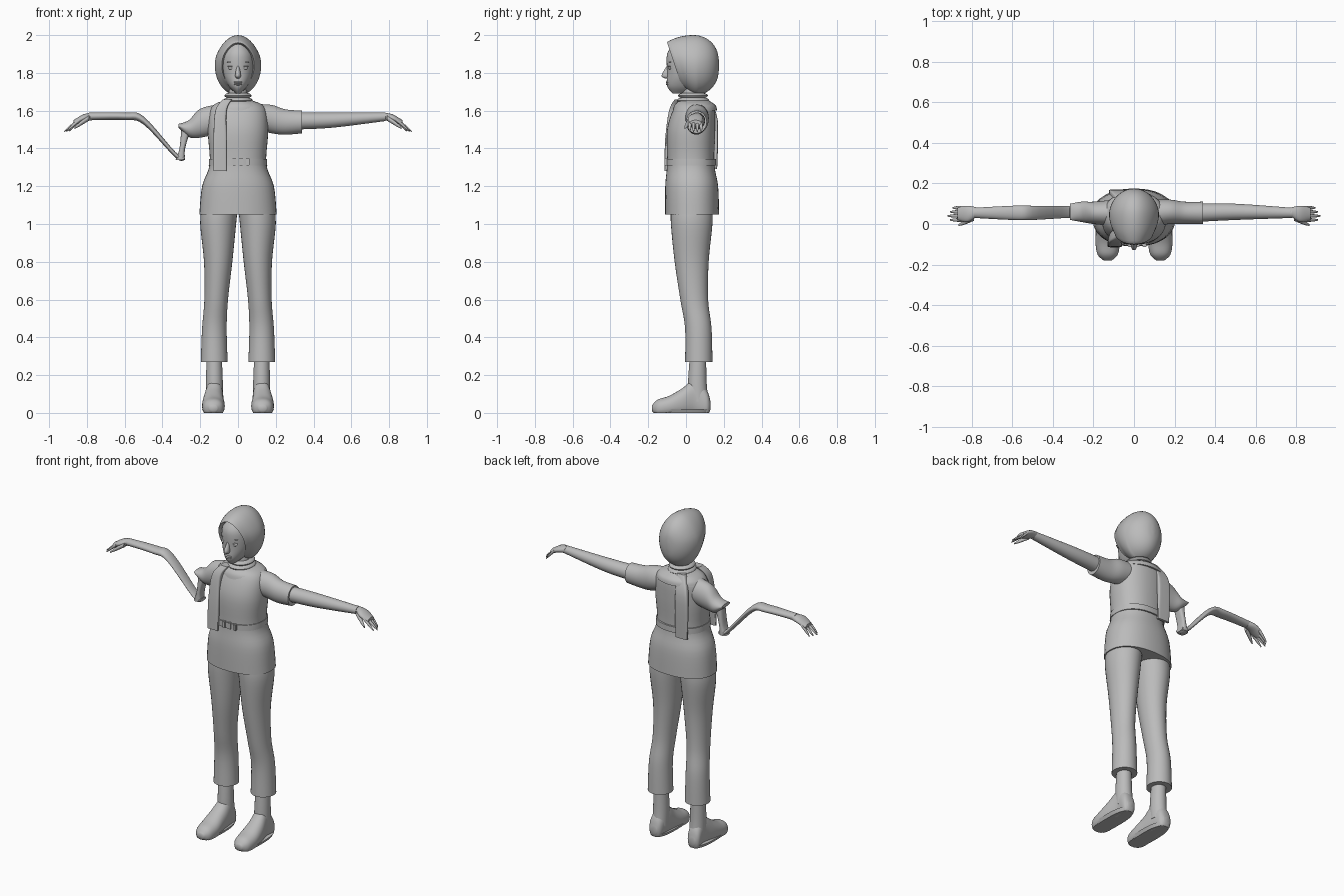
import bpy, bmesh, math
from mathutils import Vector

default_cube = bpy.data.objects.get("Cube")
if default_cube:
    bpy.data.objects.remove(default_cube, do_unlink=True)

shade = (0.5, 0.5, 0.5, 1)
grey = bpy.data.materials.new("plain grey")
grey.use_nodes = True
grey.diffuse_color = shade
grey.node_tree.nodes["Principled BSDF"].inputs["Base Color"].default_value = shade


def finish(name, bm):
    """Turn a bmesh into a smooth grey object that keeps its hard edges."""
    bmesh.ops.recalc_face_normals(bm, faces=bm.faces)
    mesh = bpy.data.meshes.new(name)
    bm.to_mesh(mesh)
    bm.free()
    mesh.materials.append(grey)
    for polygon in mesh.polygons:
        polygon.use_smooth = True
    mesh.set_sharp_from_angle(angle=math.radians(45))
    part = bpy.data.objects.new(name, mesh)
    bpy.context.collection.objects.link(part)


def blend(before, start, end, after, t):
    """Catmull-Rom blend of one number between start and end."""
    slope_in, slope_out = (end - before) / 2, (after - start) / 2
    gap = end - start
    return start + t * (slope_in + t * (3 * gap - 2 * slope_in - slope_out + t * (slope_in + slope_out - 2 * gap)))


def fill_in(rows, steps):
    """Add smoothly blended rows between the given ones."""
    padded = [rows[0], *rows, rows[-1]]
    filled = []
    for group in zip(padded, padded[1:], padded[2:], padded[3:]):
        for step in range(steps):
            filled.append([blend(*values, step / steps) for values in zip(*group)])
    return filled + [rows[-1]]


def rounded(low, high, wave, power):
    """Position between two bounds for a sine or cosine value."""
    return (low + high) / 2 + (high - low) / 2 * math.copysign(abs(wave) ** power, wave)


def loft(name, axis, rows, side=1, power=1.0, sides=32, steps=5, cap_start=True, warp=None):
    """Skin of oval sections; a row is a position, then low and high bounds on the other two axes."""
    bm = bmesh.new()
    rings = []
    for position, a_low, a_high, b_low, b_high in fill_in(rows, steps):
        ring = []
        for k in range(sides):
            angle = math.tau * k / sides
            a = rounded(a_low, a_high, math.cos(angle), power)
            b = rounded(b_low, b_high, math.sin(angle), power)
            point = Vector({"x": (position, a, b), "y": (a, position, b), "z": (a, b, position)}[axis])
            if warp:
                warp(point)
            point.x *= side
            point.z = max(point.z, 0)
            ring.append(bm.verts.new(point))
        rings.append(ring)
    for ring, following in zip(rings, rings[1:]):
        for k in range(sides):
            bm.faces.new((ring[k - 1], ring[k], following[k], following[k - 1]))
    if cap_start:
        bm.faces.new(rings[0])
    bm.faces.new(rings[-1])
    finish(name, bm)


def centred(rows):
    """Rows with a half width become rows symmetric in x."""
    return [(position, -width, width, low, high) for position, width, low, high in rows]


def digit(name, side, start, end, radius):
    """Curled, tapering finger between two points."""
    start, end = Vector(start), Vector(end)
    rows = []
    for step in range(5):
        t = step / 4
        p = start.lerp(end, t)
        r = radius * math.sqrt(1 - 0.9 * t * t)
        drop = radius * t * t / 2
        rows.append((p.x, p.y - r, p.y + r, p.z - r - drop, p.z + r - drop))
    loft(name, "x", rows, side=side, sides=12, steps=2)


def ball(name, location, size):
    bm = bmesh.new()
    bmesh.ops.create_uvsphere(bm, u_segments=24, v_segments=12, radius=1)
    bmesh.ops.scale(bm, vec=size, verts=bm.verts)
    bmesh.ops.translate(bm, vec=location, verts=bm.verts)
    finish(name, bm)


def box(name, location, size):
    bm = bmesh.new()
    bmesh.ops.create_cube(bm, size=1)
    bmesh.ops.scale(bm, vec=size, verts=bm.verts)
    bmesh.ops.translate(bm, vec=location, verts=bm.verts)
    bmesh.ops.bevel(bm, geom=bm.edges[:], offset=0.003, segments=2, affect="EDGES")
    finish(name, bm)


# Tunic, belt and belt loops
loft("tunic", "z", centred([
    (1.05, .205, -.11, .175), (1.2, .19, -.11, .17), (1.32, .15, -.1, .15),
    (1.5, .16, -.1, .155), (1.62, .14, -.06, .15), (1.66, .05, -.02, .11)]), power=.88, sides=40)
loft("belt", "z", centred([(1.31, .155, -.107, .16), (1.345, .153, -.107, .16)]), power=.88, sides=40, steps=1)
for i in range(3):
    box("belt_loop", (.036 * i - .02, -.105, 1.33), (.02, .016, .04))

# Scarf: neck folds, shoulder drape, front and back tails
ball("lower_scarf_fold", (0, .037, 1.655), (.077, .086, .022))
ball("upper_scarf_fold", (0, .037, 1.68), (.072, .08, .02))
loft("shoulder_drape", "z", centred([(1.6, .15, -.07, .165), (1.63, .13, -.06, .155), (1.66, .06, -.03, .11)]))
loft("front_scarf_tail", "z", [
    (1.28, -.13, -.06, -.115, -.1), (1.45, -.13, -.06, -.11, -.08),
    (1.6, -.12, -.06, -.09, -.04), (1.66, -.08, -.03, -.06, -.01)], power=.4)
loft("back_scarf_tail", "z", [
    (1.29, -.12, -.04, .15, .165), (1.55, -.12, -.04, .14, .168), (1.66, -.07, -.02, .09, .12)], power=.4)

# Head and neck
loft("head", "z", centred([
    (1.69, .01, -.07, .02), (1.73, .05, -.1, .07), (1.8, .08, -.1, .09),
    (1.9, .08, -.1, .1), (1.96, .04, -.06, .07)]))
ball("neck", (0, .03, 1.68), (.05, .05, .09))


# Open hood: an egg whose front rim leans back towards the chin and peaks at the top
def hood_slant(point):
    front = max(0, min(1, (.07 - point.y) / .15))
    point.x *= 1 - max(0, point.z - 1.88)
    point.y += front * max(0, 1.97 - point.z) / 3


hood_rows = [(-.06, .075, 1.72, 1.95)]
for step in range(11):
    t = -.8 + step * .23
    reach = .135 if t > 0 else .2
    tall = .16 * math.cos(t) ** .8
    hood_rows.append((.04 + reach * math.sin(t), .123 * math.cos(t), 1.84 - tall, 1.84 + tall))
loft("hood", "y", centred(hood_rows), sides=40, steps=3, cap_start=False, warp=hood_slant)

# Facial features
loft("nose", "z", centred([(1.77, .008, -.11, -.08), (1.787, .015, -.13, -.08), (1.84, .006, -.1, -.08)]), sides=14)
ball("upper_lip", (0, -.098, 1.75), (.024, .009, .006))
ball("lower_lip", (0, -.098, 1.74), (.02, .009, .006))
for side, word in ((1, "left"), (-1, "right")):
    ball(word + "_eye", (side * .036, -.085, 1.825), (.017, .009, .008))
    ball(word + "_eyelid", (side * .036, -.087, 1.834), (.02, .009, .003))
    for i in range(4):
        ball(word + "_brow_tuft", (side * (.018 + i * .012), i * .004 - .095, 1.858), (.005, .004, .003))

# Left sleeve and straight arm
loft("left_sleeve", "x", [
    (.1, -.01, .12, 1.5, 1.635), (.18, 0, .12, 1.48, 1.63), (.25, 0, .11, 1.473, 1.607), (.34, 0, .11, 1.48, 1.6)])
loft("left_arm", "x", [(.3, .01, .1, 1.5, 1.59), (.5, .02, .1, 1.51, 1.59), (.78, .03, .08, 1.545, 1.59)])

# Right sleeve, collapsed upper arm and bent forearm
loft("right_sleeve", "x", [
    (.1, -.01, .12, 1.48, 1.635), (.2, 0, .11, 1.457, 1.61), (.26, .01, .11, 1.46, 1.55),
    (.315, .02, .1, 1.51, 1.53)], side=-1)
loft("right_upper_arm", "z", [
    (1.34, -.33, -.28, .03, .09), (1.4, -.31, -.28, .03, .09), (1.5, -.3, -.25, .03, .09)], power=.7)
loft("right_forearm", "x", [
    (.28, .03, .09, 1.34, 1.36), (.33, .03, .09, 1.35, 1.38), (.5, .02, .09, 1.527, 1.57),
    (.6, .02, .09, 1.55, 1.59), (.79, .03, .08, 1.55, 1.59)], side=-1)

# Hands, trousers and shoes on both sides
for side, word in ((1, "left"), (-1, "right")):
    loft(word + "_palm", "x", [
        (.77, .04, .08, 1.55, 1.59), (.82, .01, .09, 1.54, 1.58), (.87, .02, .08, 1.52, 1.55)], side=side)
    for i in range(4):
        y = .02 + i * .02
        tip = .92 - .012 * abs(i - 1)
        digit(word + "_finger", side, (.84, y, 1.55), (tip, y, 1.495), .01)
    digit(word + "_thumb", side, (.79, .03, 1.56), (.865, -.005, 1.515), .014)

    loft(word + "_trouser_leg", "z", [
        (.27, .055, .197, -.005, .14), (.45, .06, .19, -.005, .135), (.6, .053, .178, -.03, .117),
        (.8, .03, .18, -.06, .12), (1, .01, .2, -.08, .14), (1.1, 0, .19, -.08, .14)], side=side)
    loft(word + "_ankle", "z", [
        (.06, .08, .17, .01, .12), (.15, .08, .17, .01, .11), (.3, .086, .166, .02, .106)], side=side)
    loft(word + "_shoe", "y", [
        (-.18, .11, .15, .01, .04), (-.15, .08, .18, -.02, .07), (-.09, .07, .19, -.02, .09),
        (-.02, .075, .185, -.02, .13), (.05, .08, .17, -.02, .18), (.11, .09, .17, -.02, .12),
        (.13, .11, .15, .02, .06)], side=side, power=.9)
    loft(word + "_sole", "z", [(0, .08, .18, -.17, .12), (.02, .07, .19, -.18, .13)], side=side, power=.75, steps=1)
